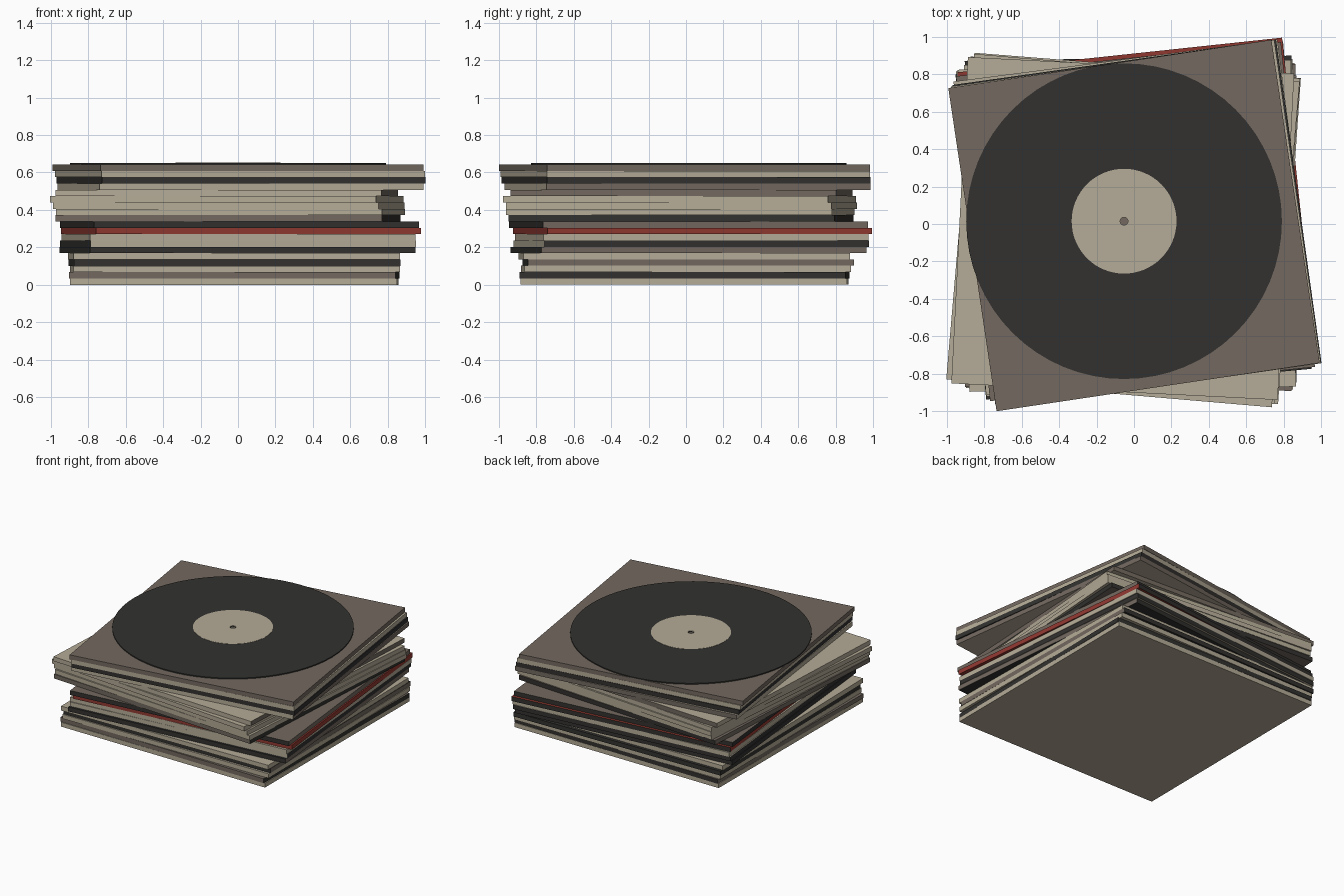
import bpy, bmesh
from math import radians, cos, sin, pi

if "Cube" in bpy.data.objects:
    bpy.data.objects.remove(bpy.data.objects["Cube"])

W, T = 1.745, 0.0338          # sleeve width and thickness


def make_mat(name, rgb):
    m = bpy.data.materials.new(name)
    m.diffuse_color = (*rgb, 1)
    m.use_nodes = True
    m.node_tree.nodes["Principled BSDF"].inputs["Base Color"].default_value = m.diffuse_color
    return m


MATS = {
    "L": make_mat("cream", (0.46, 0.41, 0.31)),
    "T": make_mat("taupe", (0.17, 0.14, 0.115)),
    "K": make_mat("black", (0.032, 0.031, 0.029)),
    "R": make_mat("red", (0.28, 0.04, 0.03)),
}
KEYS = list(MATS)

# x, y, angle, colours of cover, front, right, back, left
SLEEVES = [
    (-.019, -.008, -0.3, "LLLLL"),
    (-.020, -.008, -0.7, "TTKKT"),
    (-.016, 0.000, 0.6, "LLLLL"),
    (-.018, 0.013, 0.9, "KKTKK"),
    (-.021, -.010, 0.9, "LLLLL"),
    (-.003, 0.013, 5.4, "KKTKK"),
    (0.000, 0.029, 5.4, "LLKKK"),
    (0.003, 0.030, 5.0, "LLLLL"),
    (0.016, 0.035, 6.1, "RRRKR"),
    (0.008, 0.013, 6.0, "TKTKK"),
    (-.053, -.027, -3.3, "TTKKT"),
    (-.040, -.030, -4.0, "LLLLL"),
    (-.050, -.024, -4.5, "LLLLL"),
    (-.059, -.035, -4.9, "LLLLL"),
    (-.060, -.024, -2.9, "LLTTL"),
    (0.013, 0.008, 7.4, "LLTTL"),
    (0.016, 0.000, 8.0, "KKKKK"),
    (0.010, -.005, 8.2, "LLLLL"),
    (0.000, -.008, 8.5, "TTTTT"),
]


def link(name, bm, mats):
    me = bpy.data.meshes.new(name)
    bm.to_mesh(me)
    bm.free()
    for m in mats:
        me.materials.append(m)
    ob = bpy.data.objects.new(name, me)
    bpy.context.collection.objects.link(ob)
    return ob


# Stacked square sleeves, each with coloured edges
def sleeve(i, x, y, angle, cols):
    bm = bmesh.new()
    bmesh.ops.create_cube(bm, size=1)
    bmesh.ops.scale(bm, vec=(W, W, T), verts=bm.verts)
    bm.normal_update()
    for f in bm.faces:
        n = f.normal
        if abs(n.z) > .5:
            side = 0
        elif abs(n.y) > .5:
            side = 1 if n.y < 0 else 3
        else:
            side = 2 if n.x > 0 else 4
        f.material_index = KEYS.index(cols[side])
    ob = link(f"record_sleeve_{i + 1:02d}", bm, MATS.values())
    ob.location = (x, y, T * (i + .5))
    ob.rotation_euler.z = radians(angle)


for i, s in enumerate(SLEEVES):
    sleeve(i, *s)


# Flat ring with a centre hole
def ring(name, r_in, r_out, z0, z1, mat, n=64):
    bm = bmesh.new()
    loops = [[bm.verts.new((r * cos(2 * pi * k / n), r * sin(2 * pi * k / n), z))
              for k in range(n)]
             for r, z in ((r_in, z0), (r_out, z0), (r_out, z1), (r_in, z1))]
    for j in range(4):
        a, b = loops[j], loops[(j + 1) % 4]
        for k in range(n):
            q = (k + 1) % n
            bm.faces.new((a[k], a[q], b[q], b[k]))
    bmesh.ops.recalc_face_normals(bm, faces=bm.faces)
    ob = link(name, bm, [mat])
    ob.location = (-.053, .015, 0)


# Loose disc on top of the stack with its centre label
top = T * len(SLEEVES)
ring("vinyl_disc", .021, .843, top, top + .008, MATS["K"])
ring("disc_label", .021, .28, top + .004, top + .0095, MATS["L"])
